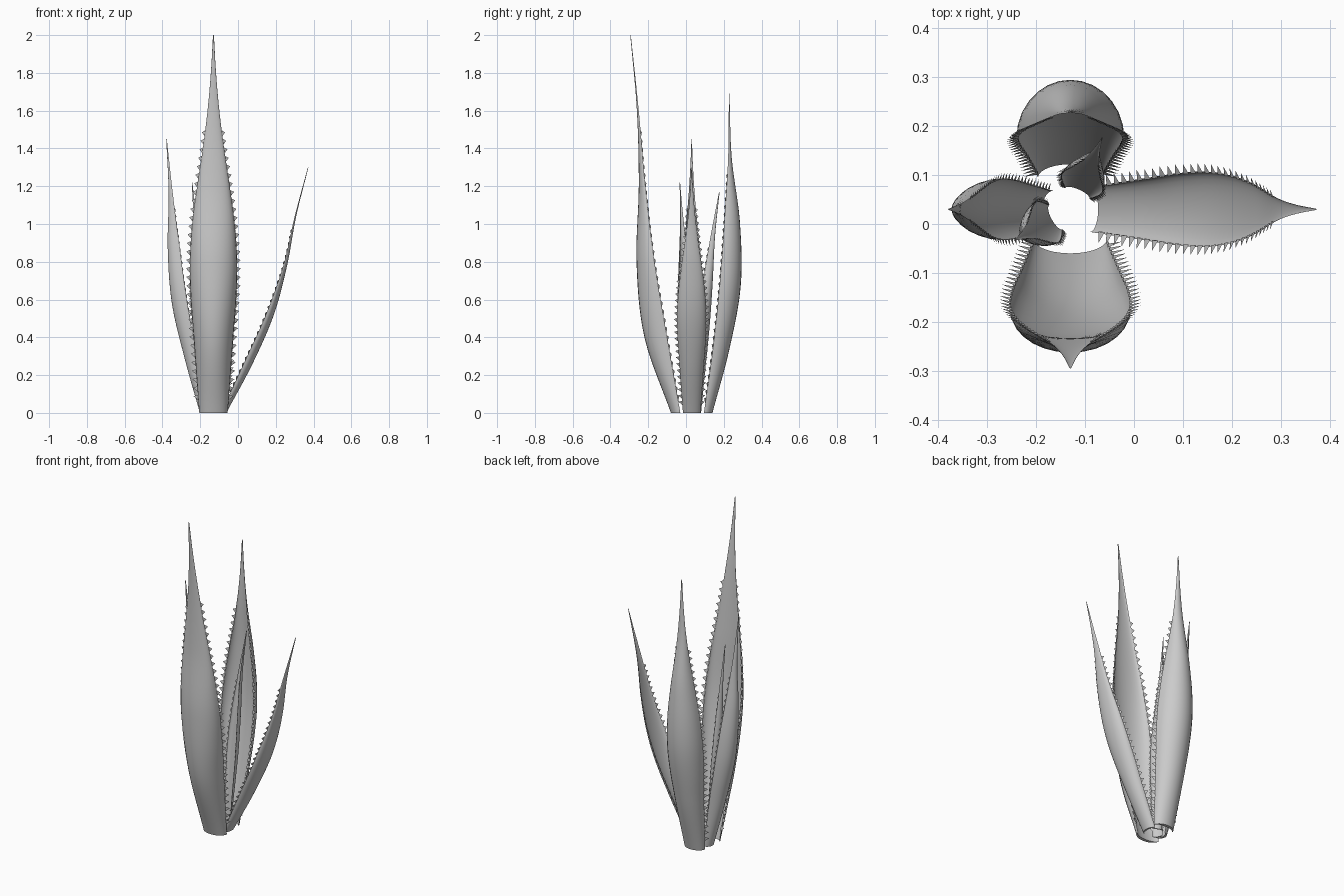
import bpy, bmesh, math
from mathutils import Vector, Matrix

cube = bpy.data.objects.get("Cube")
if cube:
    bpy.data.objects.remove(cube, do_unlink=True)

# Single matte grey
grey = bpy.data.materials.new("leaf_grey")
grey.use_nodes = True
COLOR = (0.6, 0.6, 0.6, 1)
grey.diffuse_color = COLOR
grey.node_tree.nodes["Principled BSDF"].inputs["Base Color"].default_value = COLOR

CENTRE = Vector((-0.13, 0.03, 0))
WIDTH = [.6, .72, .84, .96, 1, .9, .69, .45, .25, .11, .02]
LEVELS, ARC = 48, 14


def sample(values, t):
    """Smooth curve through evenly spaced values."""
    n = len(values) - 1
    i = min(int(t * n), n - 1)
    f = t * n - i
    b, c = values[i], values[i + 1]
    a = values[i - 1] if i > 0 else 2 * b - c
    d = values[i + 2] if i + 2 <= n else 2 * c - b
    return b + .5 * f * (c - a + f * (2*a - 5*b + 4*c - d + f * (3*(b - c) + d - a)))


def add_teeth(bm, rim, side, height, size, count):
    """Row of small upswept spikes along one rim."""
    for k in range(count):
        t = .04 + .7 * k / (count - 1)
        s = size * (1 - .45 * t)
        half = .4 * .7 / count
        low, high, mid = (rim(t + o, side) for o in (-half, half, 0))
        thick = Vector((.15 * s, 0, 0))
        inward = Vector((-side * .2 * s, 0, 0)).yxz
        tip = mid + Vector((-.35 * s, side * s, .35 * s))
        base = [bm.verts.new(p + inward) for p in (low, mid + thick, high, mid - thick)]
        apex = bm.verts.new(tip)
        for j in range(4):
            bm.faces.new((base[j], base[(j + 1) % 4], apex))


def leaf(name, angle, height, width, outer, rim_radii, tooth, count):
    """Crescent-section leaf, grown outward along +x and then turned to its angle."""
    bm = bmesh.new()

    def rim(t, side):
        return Vector((sample(rim_radii, t), side * width * sample(WIDTH, t), t * height))

    rings = []
    for i in range(LEVELS + 1):
        t = i / LEVELS
        r, w = sample(rim_radii, t), width * sample(WIDTH, t)
        depth = max(sample(outer, t) - r, .003)
        ring = []
        # Outer back from rim to rim, then the shallower inner channel
        for start, d in ((-1, depth), (1, depth * .6)):
            for j in range(ARC):
                a = start * math.pi * (.5 - j / ARC)
                ring.append(bm.verts.new((r + d * math.cos(a), w * math.sin(a), t * height)))
        rings.append(ring)
    n = 2 * ARC
    for low, high in zip(rings, rings[1:]):
        for j in range(n):
            k = (j + 1) % n
            bm.faces.new((low[j], low[k], high[k], high[j]))
    # Crescent end caps
    for ring in (rings[0], rings[-1]):
        for j in range(ARC):
            quad = [ring[j], ring[j + 1], ring[(n - j - 1) % n], ring[(n - j) % n]]
            bm.faces.new(list(dict.fromkeys(quad)))
    for side in (-1, 1):
        add_teeth(bm, rim, side, height, tooth, count)
    bmesh.ops.recalc_face_normals(bm, faces=bm.faces)
    bm.transform(Matrix.Translation(CENTRE) @ Matrix.Rotation(math.radians(angle), 4, 'Z'))

    mesh = bpy.data.meshes.new(name)
    bm.to_mesh(mesh)
    bm.free()
    mesh.materials.append(grey)
    obj = bpy.data.objects.new(name, mesh)
    bpy.context.collection.objects.link(obj)
    bpy.ops.object.select_all(action='DESELECT')
    obj.select_set(True)
    bpy.context.view_layer.objects.active = obj
    bpy.ops.object.shade_smooth_by_angle(angle=math.radians(40))


# Each leaf: angle, height, half width, outer radii, rim radii, tooth size and count
leaf("front_leaf", -90, 2, .125,
     [.11, .25, .292, .28, .29, .325], [.06, .13, .197, .245, .28, .322], .024, 32)
leaf("back_leaf", 90, 1.69, .11,
     [.11, .2, .26, .255, .212, .2], [.065, .112, .148, .173, .193, .197], .024, 30)
leaf("right_leaf", 180, 1.45, .063,
     [.072, .153, .22, .242, .237, .25], [.035, .085, .138, .178, .215, .247], .014, 30)
leaf("left_leaf", 0, 1.3, .077,
     [.068, .207, .32, .39, .438, .503], [.04, .16, .278, .37, .43, .5], .02, 28)
leaf("inner_back_leaf", 66, 1.17, .046,
     [.05, .075, .1, .12, .135, .162], [.035, .045, .06, .082, .115, .159], .011, 24)
leaf("inner_right_leaf", 209, 1.22, .048,
     [.05, .075, .1, .115, .118, .131], [.033, .042, .055, .075, .1, .128], .011, 24)
